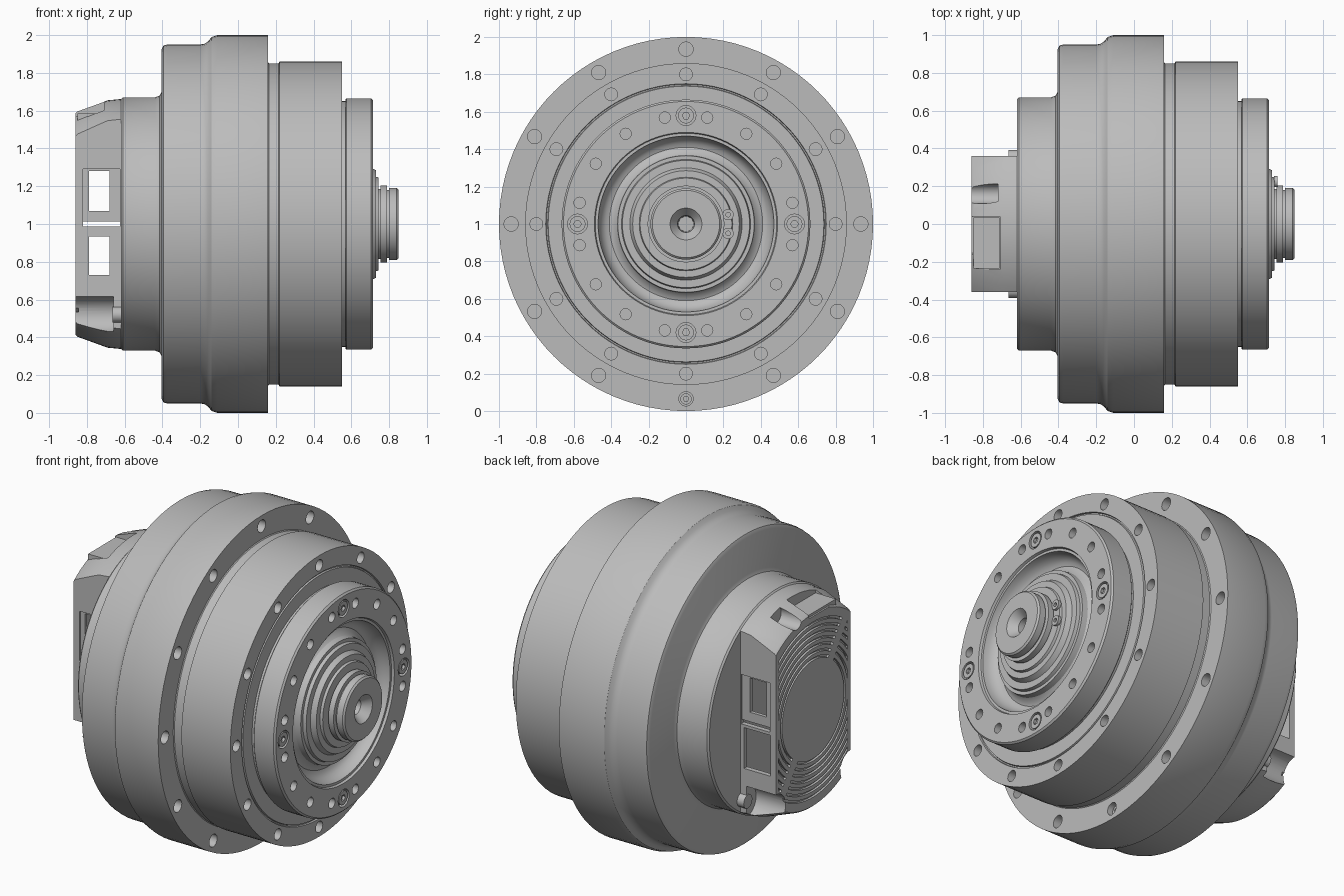
import bpy, bmesh
from math import cos, sin, pi, radians
from mathutils import Matrix, Vector

if "Cube" in bpy.data.objects:
    bpy.data.objects.remove(bpy.data.objects["Cube"], do_unlink=True)

GREY = (0.5, 0.5, 0.5, 1)
metal = bpy.data.materials.new("plain_grey")
metal.use_nodes = True
metal.diffuse_color = GREY
metal.node_tree.nodes["Principled BSDF"].inputs["Base Color"].default_value = GREY

AXIS_Z = 1.0  # everything turns about the x axis at this height


def make(name, bm):
    bmesh.ops.recalc_face_normals(bm, faces=bm.faces)
    mesh = bpy.data.meshes.new(name)
    bm.to_mesh(mesh)
    bm.free()
    mesh.materials.append(metal)
    ob = bpy.data.objects.new(name, mesh)
    ob.location.z = AXIS_Z
    bpy.context.collection.objects.link(ob)
    return ob


def lathe(name, loops, closed=False, segs=96):
    """Turn (x, radius) profiles about the x axis."""
    bm = bmesh.new()
    for profile in loops:
        rings = []
        for x, r in profile:
            if r == 0:
                rings.append([bm.verts.new((x, 0, 0))] * segs)
            else:
                rings.append([bm.verts.new((x, r * sin(2 * pi * i / segs), r * cos(2 * pi * i / segs)))
                              for i in range(segs)])
        pairs = list(zip(rings, rings[1:]))
        if closed:
            pairs.append((rings[-1], rings[0]))
        for a, b in pairs:
            for i in range(segs):
                j = (i + 1) % segs
                quad = list(dict.fromkeys((a[i], a[j], b[j], b[i])))
                bm.faces.new(quad)
    return make(name, bm)


def pegs(name, items, segs=20):
    """Cylinders along x, each given as (x0, x1, y, z, radius)."""
    bm = bmesh.new()
    for x0, x1, y, z, r in items:
        m = Matrix.Translation(((x0 + x1) / 2, y, z)) @ Matrix.Rotation(pi / 2, 4, 'Y')
        bmesh.ops.create_cone(bm, cap_ends=True, segments=segs, radius1=r, radius2=r,
                              depth=x1 - x0, matrix=m)
    return make(name, bm)


def boxes(name, items, turn=0):
    """Boxes given as (low corner, high corner)."""
    bm = bmesh.new()
    for lo, hi in items:
        lo, hi = Vector(lo), Vector(hi)
        m = (Matrix.Rotation(turn, 4, 'X') @ Matrix.Translation((lo + hi) / 2)
             @ Matrix.Diagonal((*(hi - lo), 1)))
        bmesh.ops.create_cube(bm, size=1, matrix=m)
    return make(name, bm)


def boolean(ob, cutter, op='DIFFERENCE'):
    mod = ob.modifiers.new("cut", 'BOOLEAN')
    mod.operation, mod.object, mod.solver = op, cutter, 'EXACT'
    bpy.context.view_layer.update()
    bpy.context.view_layer.objects.active = ob
    bpy.ops.object.modifier_apply(modifier=mod.name)
    bpy.data.objects.remove(cutter, do_unlink=True)


def circle(x0, x1, ring, r, count, start=0):
    """Evenly spaced pegs around the axis."""
    angles = [radians(start) + 2 * pi * i / count for i in range(count)]
    return [(x0, x1, ring * sin(a), ring * cos(a), r) for a in angles]


# Turned housing with flange, output ring, seal recess and shaft
body = lathe("housing", [[
    (-.62, 0), (-.62, .66), (-.61, .67), (-.44, .67), (-.415, .68), (-.405, .70),
    (-.405, .925), (-.395, .945), (-.375, .95), (-.20, .95), (-.175, .955), (-.155, .97),
    (-.14, .99), (-.11, 1), (.16, 1), (.16, .855), (.165, .85), (.215, .85), (.22, .86),
    (.55, .86), (.55, .75), (.54, .747), (.54, .74), (.55, .737), (.55, .65), (.57, .65),
    (.57, .66), (.575, .665), (.705, .665), (.715, .655), (.715, .49), (.70, .485),
    (.70, .47), (.67, .465), (.64, .45), (.622, .43), (.615, .41), (.622, .39), (.645, .37),
    (.68, .365), (.68, .345), (.70, .34), (.70, .30), (.73, .285), (.73, .25),
    (.745, .245), (.745, .185), (.755, .185), (.755, .205), (.79, .205), (.79, .18),
    (.80, .18), (.80, .19), (.84, .19), (.85, .18), (.85, .085), (.80, .045),
    (.70, .04), (.70, 0)]])

# Bolt holes in the flange, front face and output ring
boolean(body, pegs("hole_cutter",
                   circle(.06, .2, .935, .038, 12) + circle(.50, .6, .80, .034, 12)
                   + circle(.64, .8, .58, .03, 16, 11.25) + circle(.685, .8, .58, .053, 4)))

# Output ring bolts with hex sockets
bolts = pegs("output_bolts", circle(.67, .712, .58, .042, 4), 32)
boolean(bolts, pegs("socket_cutter", circle(.695, .75, .58, .02, 4), 6))
flange_screw = pegs("flange_screw", [(.05, .13, 0, -.935, .03)])
boolean(flange_screw, pegs("socket_cutter", [(.11, .2, 0, -.935, .015)], 6))

# Retaining clip ears beside the shaft
clip = pegs("clip_ears", [(.74, .76, .225, s * .05, .03) for s in (-1, 1)])
boolean(clip, pegs("ear_cutter", [(.7, .8, .225, s * .05, .012) for s in (-1, 1)]))

# Rear cover: tapered round cap with flat sides, hollow inside
cover = lathe("rear_cover", [[(-.615, 0), (-.615, .662), (-.69, .655), (-.85, .597), (-.86, .588), (-.86, 0)]])
boolean(cover, boxes("side_trim", [((-1, -.36, -1), (0, .36, 1))]), 'INTERSECT')
hollow = lathe("hollow", [[(-.55, 0), (-.55, .48), (-.82, .46), (-.82, 0)]])
boolean(hollow, boxes("hollow_trim", [((-1, -.33, -1), (0, .33, 1))]), 'INTERSECT')
boolean(cover, hollow)

# Shallow side panels, then windows and the cable slot through both sides
boolean(cover, boxes("panel_cutter", [((-.82, s * .36 - .008, .012), (-.625, s * .36 + .008, .29))
                                      for s in (-1, 1)]))
boolean(cover, boxes("window_cutter", [((-.79, -.5, .07), (-.68, .5, .28)),
                                       ((-.79, -.5, -.27), (-.68, .5, -.065)),
                                       ((-.82, -.5, -.012), (-.625, .5, .012))]))
boolean(cover, boxes("port_cutter", [((-.825, .2, -.28), (-.645, .5, -.03))]))

# Scoops that give access to the cover bolts, and a top notch
boolean(cover, pegs("scoop_cutter", [(-.95, -.66, s * .36, -.48, .095) for s in (-1, 1)]
                    + [(-.95, -.72, .16, .60, .052)], 32))
boolean(cover, boxes("notch_cutter", [((-.9, -.24, .57), (-.71, .04, .8))]))
notch_floor = boxes("notch_floor", [((-.85, -.235, .50), (-.712, .035, .585))])
pegs("cover_bolts", [(-.665, -.61, s * .35, -.48, .042) for s in (-1, 1)])

# Concentric cooling grooves on the rear face
grooves = lathe("grooves", [[(-.9, r), (-.9, r + .014), (-.845, r + .014), (-.845, r)]
                            for r in [.30 + .037 * i for i in range(7)]], closed=True)
boolean(grooves, boxes("groove_trim", [((-1, -.335, -1), (0, .335, 1))]), 'INTERSECT')
boolean(grooves, boxes("groove_gap", [((-1, -.03, -1), (0, .03, 1))], radians(35)))
boolean(cover, grooves)

# Smooth shading with crisp edges
bpy.ops.object.select_all(action='DESELECT')
for ob in bpy.context.collection.objects:
    if ob.type == 'MESH' and metal.name in ob.data.materials:
        ob.select_set(True)
        bpy.context.view_layer.objects.active = ob
bpy.ops.object.shade_smooth_by_angle(angle=radians(30))
